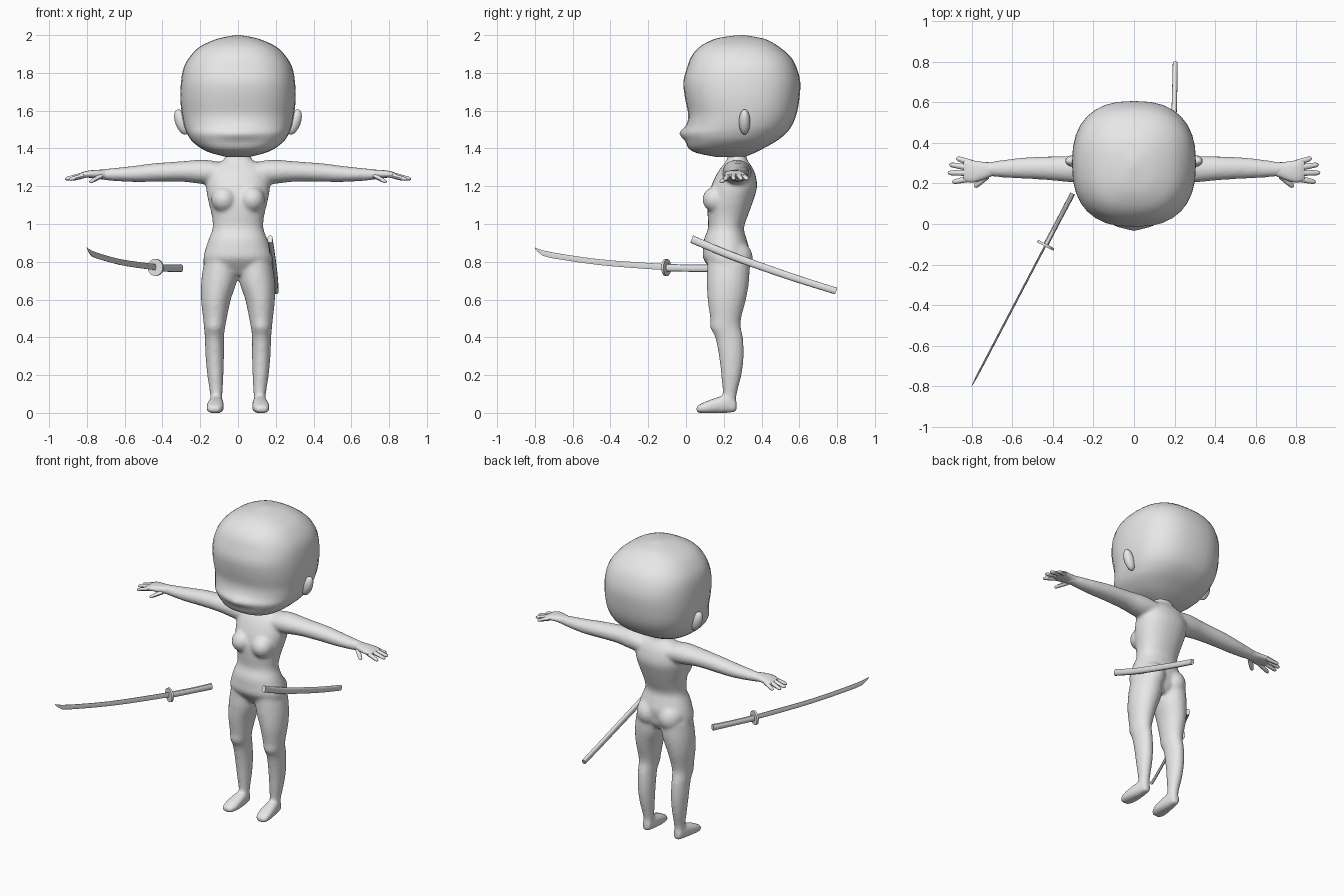
import bpy, bmesh, math
from mathutils import Vector, Matrix

cube = bpy.data.objects.get("Cube")
if cube:
    bpy.data.objects.remove(cube)

grey = bpy.data.materials.new("plain grey")
grey.diffuse_color = (0.8, 0.8, 0.8, 1)
grey.use_nodes = True
grey.node_tree.nodes["Principled BSDF"].inputs["Base Color"].default_value = (0.8, 0.8, 0.8, 1)

X, Y, Z = Vector((1, 0, 0)), Vector((0, 1, 0)), Vector((0, 0, 1))


def spow(value, p):
    return math.copysign(abs(value) ** p, value)


def smooth_sections(rows, steps):
    """Catmull-Rom interpolation between cross-section rows."""
    rows = [Vector(r) for r in rows]
    out = []
    for i in range(len(rows) - 1):
        a, b, c, d = rows[max(i - 1, 0)], rows[i], rows[i + 1], rows[min(i + 2, len(rows) - 1)]
        for k in range(steps):
            t = k / steps
            out.append(b + 0.5 * t * ((c - a) + t * ((2 * a - 5 * b + 4 * c - d) + t * (3 * b - 3 * c + d - a))))
    return out + [rows[-1]]


def loft(bm, rows, u, v, sides=20, power=2, steps=3):
    """Skin rounded cross-sections; each row is x, y, z, radius along u, radius along v."""
    rings = []
    for r in smooth_sections(rows, steps):
        ring = []
        for k in range(sides):
            a = math.tau * k / sides
            point = Vector(r[:3]) + u * (r[3] * spow(math.cos(a), 2 / power)) + v * (r[4] * spow(math.sin(a), 2 / power))
            ring.append(bm.verts.new(point))
        rings.append(ring)
    for low, high in zip(rings, rings[1:]):
        for k in range(sides):
            n = (k + 1) % sides
            bm.faces.new((low[k], low[n], high[n], high[k]))
    bm.faces.new(rings[0][::-1])
    bm.faces.new(rings[-1])


def ball(bm, centre, radii, turn=Matrix.Identity(4)):
    matrix = Matrix.Translation(centre) @ turn @ Matrix.Diagonal((*radii, 1))
    bmesh.ops.create_uvsphere(bm, u_segments=16, v_segments=10, radius=1, matrix=matrix)


def finish(name, bm, angle=50):
    bmesh.ops.recalc_face_normals(bm, faces=bm.faces)
    mesh = bpy.data.meshes.new(name)
    bm.to_mesh(mesh)
    bm.free()
    mesh.materials.append(grey)
    obj = bpy.data.objects.new(name, mesh)
    bpy.context.collection.objects.link(obj)
    bpy.ops.object.select_all(action="DESELECT")
    obj.select_set(True)
    bpy.context.view_layer.objects.active = obj
    bpy.ops.object.shade_smooth_by_angle(angle=math.radians(angle))
    return obj


# Body: torso, limbs and feet fused into one skin
bm = bmesh.new()
torso = [(.73, .225, .12, .07), (.77, .222, .175, .1), (.82, .21, .183, .12), (.87, .212, .172, .122),
         (.92, .208, .155, .113), (.98, .212, .134, .095), (1.05, .222, .14, .108), (1.12, .235, .157, .12),
         (1.2, .255, .17, .122), (1.27, .265, .162, .1), (1.31, .27, .135, .075), (1.335, .27, .085, .056),
         (1.36, .27, .065, .05), (1.42, .27, .06, .05)]
loft(bm, [(0, y, z, rx, ry) for z, y, rx, ry in torso], X, Y, 28, 2.2)
leg = [(.09, .225, .8, .09, .112), (.1, .222, .7, .095, .113), (.117, .216, .6, .079, .102),
       (.122, .21, .5, .063, .082), (.124, .21, .45, .056, .081), (.125, .228, .4, .051, .074),
       (.123, .24, .3, .049, .066), (.12, .24, .2, .043, .054), (.115, .232, .1, .033, .037),
       (.115, .23, .04, .032, .035)]
foot = [(.115, .268, .035, .024, .03), (.116, .21, .045, .037, .046), (.12, .13, .034, .046, .036),
        (.124, .08, .024, .042, .025), (.125, .055, .018, .026, .016)]
arm = [(.08, .27, 1.27, .08, .055), (.18, .27, 1.276, .077, .065), (.3, .27, 1.278, .066, .054),
       (.45, .275, 1.272, .057, .049), (.55, .275, 1.265, .052, .043), (.65, .272, 1.262, .043, .035),
       (.71, .27, 1.262, .036, .029), (.75, .268, 1.262, .036, .022)]
for side in (1, -1):
    def flip(rows):
        return [(side * r[0], *r[1:]) for r in rows]
    loft(bm, flip(leg), X, Y)
    loft(bm, flip(foot), X, Z, power=2.6)
    loft(bm, flip(arm), Y, Z)
    ball(bm, (side * .075, .16, 1.13), (.068, .074, .07))
    ball(bm, (side * .08, .255, .82), (.085, .1, .095))
body = finish("body", bm)
fuse = body.modifiers.new("fuse", "REMESH")
fuse.mode = "VOXEL"
fuse.voxel_size = 0.01
fuse.use_smooth_shade = True
relax = body.modifiers.new("relax", "SMOOTH")
relax.factor = 0.5
relax.iterations = 7

# Head: rounded block with a pointed nose ridge on the muzzle
bm = bmesh.new()
head = [(1.355, .16, .31, .06), (1.375, .06, .36, .14), (1.4, .015, .41, .195), (1.44, 0, .48, .245),
        (1.48, -.012, .53, .27), (1.52, .004, .56, .285), (1.58, .012, .585, .297), (1.66, -.004, .6, .305),
        (1.75, -.014, .605, .302), (1.83, .006, .585, .287), (1.89, .03, .55, .252), (1.94, .075, .49, .2),
        (1.975, .14, .43, .125), (1.99, .2, .37, .07), (2, .28, .31, .01)]
loft(bm, [(0, (f + b) / 2, z, w, (b - f) / 2) for z, f, b, w in head], X, Y, 32, 2.5)
for v in bm.verts:
    if v.co.y < .2:
        v.co.y -= .022 * max(0, 1 - abs(v.co.x) / .12) * math.exp(-((v.co.z - 1.48) / .035) ** 2)
finish("head", bm)

for side, label in ((1, "left"), (-1, "right")):
    # Ear: flattened shell leaning outward
    bm = bmesh.new()
    ball(bm, (side * .298, .31, 1.54), (.034, .03, .07), Matrix.Rotation(side * .35, 4, "Y"))
    finish(label + "_ear", bm)

    # Hand: palm, four fingers and a thumb
    bm = bmesh.new()
    palm = [(.7, .27, 1.262, .034, .026), (.74, .262, 1.264, .043, .023), (.79, .258, 1.264, .054, .019),
            (.825, .262, 1.26, .054, .014), (.84, .262, 1.257, .046, .008)]
    loft(bm, [(side * r[0], *r[1:]) for r in palm], Y, Z, 16, 2.4, 2)
    fingers = [((.80, .30, 1.26), (.875, .325, 1.237)), ((.81, .277, 1.263), (.91, .293, 1.237)),
               ((.81, .252, 1.263), (.917, .252, 1.237)), ((.80, .225, 1.26), (.895, .206, 1.235)),
               ((.725, .235, 1.253), (.785, .182, 1.222))]
    for root, tip in fingers:
        a, b = (Vector((side * p[0], p[1], p[2])) for p in (root, tip))
        along = (b - a).normalized()
        across = along.cross(Z).normalized()
        up = across.cross(along)
        stages = ((0, .016), (.5, .014), (.85, .012), (.96, .008), (1, .002))
        loft(bm, [(*a.lerp(b, t), r, r * .85) for t, r in stages], across, up, 8, 2, 1)
    finish(label + "_hand", bm)

# Sword, laid along one slanted horizontal direction
hilt, point = Vector((-.302, .15, 0)), Vector((-.8, -.8, 0))
along = (point - hilt).normalized()
across = along.cross(Z)


def sword_part(name, stages, sides, power, steps=2):
    bm = bmesh.new()
    loft(bm, [(*(hilt.lerp(point, t) + Z * z), ru, rv) for t, z, ru, rv in stages], across, Z, sides, power, steps)
    return finish(name, bm, 30)


sword_part("sword_handle", [(0, .766, .013, .021), (.13, .766, .012, .019), (.265, .769, .013, .02)], 12, 2.4)
sword_part("sword_guard", [(.262, .77, .045, .045), (.274, .77, .045, .045)], 20, 2, 1)
sword_part("sword_blade", [(.27, .772, .005, .019), (.45, .783, .005, .019), (.65, .799, .005, .018),
                           (.85, .826, .005, .018), (.955, .846, .004, .017), (1, .874, .001, .002)], 6, 1.6)

# Scabbard hanging at the left hip
bm = bmesh.new()
scabbard = [(.17, .03, .92, .014, .021), (.182, .22, .84, .014, .02), (.192, .41, .771, .013, .02),
            (.199, .6, .706, .013, .019), (.203, .795, .645, .012, .018)]
loft(bm, scabbard, X, Vector((0, .33, .94)), 12, 2.4)
finish("scabbard", bm, 40)
